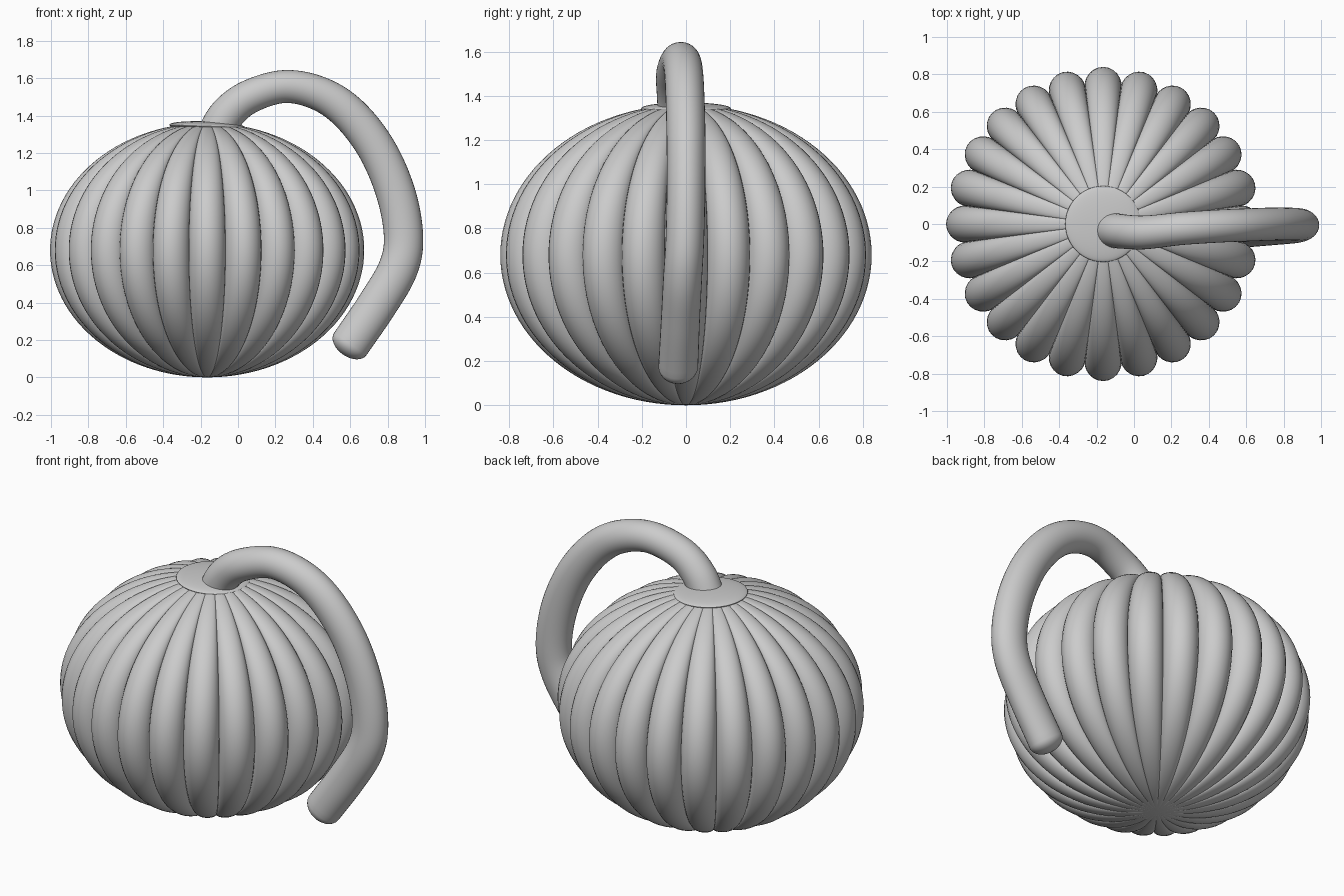
import bpy, bmesh, math
from mathutils import Vector

if "Cube" in bpy.data.objects:
    bpy.data.objects.remove(bpy.data.objects["Cube"])

CX = -0.165          # pumpkin axis
LOBES, SEG, LAT = 24, 12, 56
RAD, HALF = 0.84, 0.68


def finish(bm, name, angle):
    bmesh.ops.recalc_face_normals(bm, faces=bm.faces)
    mesh = bpy.data.meshes.new(name)
    bm.to_mesh(mesh)
    bm.free()
    ob = bpy.data.objects.new(name, mesh)
    bpy.context.collection.objects.link(ob)
    bpy.ops.object.select_all(action='DESELECT')
    bpy.context.view_layer.objects.active = ob
    ob.select_set(True)
    bpy.ops.object.shade_smooth_by_angle(angle=math.radians(angle))
    return ob


def skin(bm, rings, start, end):
    """Bridge closed rings of points and close both ends to a point."""
    vs = [[bm.verts.new(p) for p in ring] for ring in rings]
    n = len(vs[0])
    for a, b in zip(vs, vs[1:]):
        for i in range(n):
            j = (i + 1) % n
            bm.faces.new((a[i], a[j], b[j], b[i]))
    for ring, tip in ((vs[0], start), (vs[-1], end)):
        t = bm.verts.new(tip)
        for i in range(n):
            bm.faces.new((t, ring[i], ring[(i + 1) % n]))


# ribbed body: squashed sphere with 24 rounded lobes and sharp valleys
outline = []
for i in range(LOBES * SEG):
    t = -math.cos(math.pi * (i % SEG) / SEG)
    ang = (i // SEG + t / 2) * math.tau / LOBES
    f = 0.895 + 0.105 * max(0, 1 - t * t) ** 0.65
    outline.append((f * math.cos(ang), f * math.sin(ang)))
rings = []
for k in range(1, LAT):
    lat = math.pi * k / LAT
    r, z = RAD * math.sin(lat), HALF - HALF * math.cos(lat)
    rings.append([(CX + r * x, r * y, z) for x, y in outline])
bm = bmesh.new()
skin(bm, rings, (CX, 0, 0), (CX, 0, 2 * HALF))
finish(bm, "pumpkin_body", 40)

# shallow disc on top
bm = bmesh.new()
bmesh.ops.create_uvsphere(bm, u_segments=48, v_segments=24, radius=1)
cap = finish(bm, "top_disc", 60)
cap.scale = (0.203, 0.203, 0.026)
cap.location = (CX, 0, 1.343)
cap.rotation_euler = (0, math.radians(2), 0)

# curved stem: x, y, z, in-plane radius, sideways radius
path = [Vector(p) for p in (
    (-0.13, -0.03, 1.28, 0.10, 0.095),
    (-0.06, -0.04, 1.405, 0.095, 0.092),
    (0.06, -0.045, 1.50, 0.09, 0.09),
    (0.25, -0.025, 1.555, 0.088, 0.088),
    (0.44, -0.012, 1.515, 0.092, 0.088),
    (0.60, -0.005, 1.405, 0.098, 0.088),
    (0.745, 0.0, 1.215, 0.102, 0.088),
    (0.845, 0.0, 0.98, 0.105, 0.087),
    (0.885, -0.005, 0.75, 0.105, 0.087),
    (0.855, -0.015, 0.58, 0.106, 0.088),
    (0.745, -0.025, 0.39, 0.106, 0.088),
    (0.60, -0.035, 0.178, 0.105, 0.09))]
ext = [2 * path[0] - path[1]] + path + [2 * path[-1] - path[-2]]
samples = []
for a, b, c, d in zip(ext, ext[1:], ext[2:], ext[3:]):
    for s in range(8):
        t = s / 8
        samples.append(0.5 * (2 * b + (c - a) * t + (2 * a - 5 * b + 4 * c - d) * t * t
                              + (3 * b - a - 3 * c + d) * t ** 3))
samples.append(path[-1])


def ring_at(p, tan, scale, push):
    c = Vector(p[:3]) + tan * push
    n = Vector((-tan.z, 0, tan.x)).normalized()
    return [c + n * (p[3] * scale * math.cos(u)) + Vector((0, p[4] * scale * math.sin(u), 0))
            for u in (math.tau * i / 32 for i in range(32))]


rings = []
for i, p in enumerate(samples):
    lo, hi = samples[max(i - 1, 0)], samples[min(i + 1, len(samples) - 1)]
    tan = Vector((hi - lo)[:3]).normalized()
    rings.append(ring_at(p, tan, 1, 0))
# rounded tip
for k in range(1, 8):
    u = math.pi / 2 * k / 8
    rings.append(ring_at(p, tan, math.cos(u), 0.068 * math.sin(u)))
bm = bmesh.new()
skin(bm, rings, path[0][:3], Vector(p[:3]) + tan * 0.068)
finish(bm, "stem", 60)
